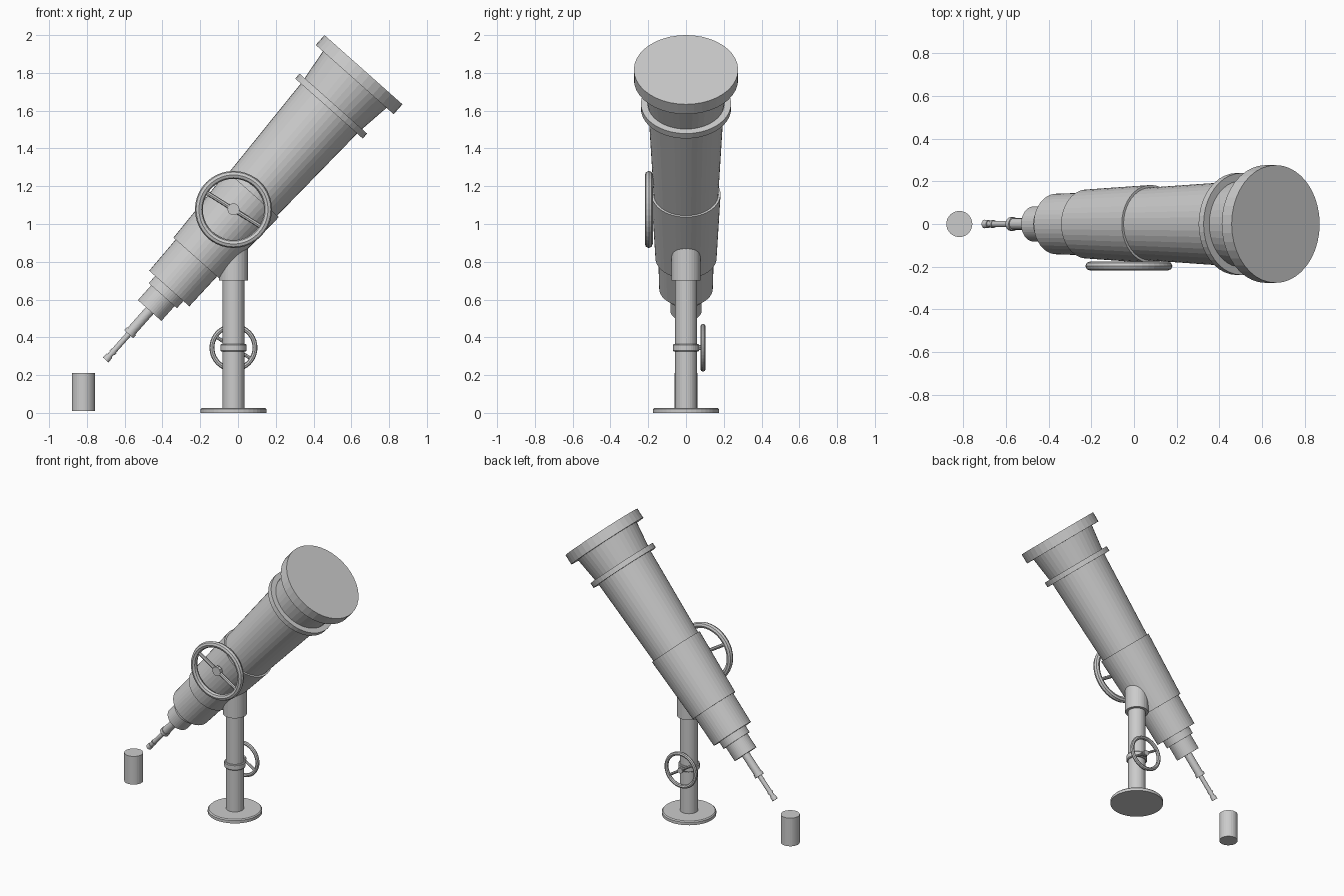
import bpy, bmesh, math
from mathutils import Vector, Matrix

if "Cube" in bpy.data.objects:
    bpy.data.objects.remove(bpy.data.objects["Cube"])


def lathe(name, profile, base=(0, 0, 0), axis=(0, 0, 1), sides=32):
    """Closed solid of revolution; profile is (distance along axis, radius)."""
    bm = bmesh.new()
    rings = []
    for h, r in profile:
        rings.append([bm.verts.new((r * math.cos(2 * math.pi * i / sides),
                                    r * math.sin(2 * math.pi * i / sides), h))
                      for i in range(sides)])
    for a, b in zip(rings, rings[1:]):
        for i in range(sides):
            j = (i + 1) % sides
            bm.faces.new((a[i], a[j], b[j], b[i]))
    bm.faces.new(rings[0][::-1])
    bm.faces.new(rings[-1])
    bmesh.ops.recalc_face_normals(bm, faces=bm.faces)
    me = bpy.data.meshes.new(name)
    bm.to_mesh(me)
    bm.free()
    ob = bpy.data.objects.new(name, me)
    rot = Vector((0, 0, 1)).rotation_difference(Vector(axis)).to_matrix().to_4x4()
    ob.matrix_world = Matrix.Translation(base) @ rot
    bpy.context.collection.objects.link(ob)
    return ob


def rod(name, p, q, r, sides=16):
    d = Vector(q) - Vector(p)
    return lathe(name, [(0, r), (d.length, r)], p, d.normalized(), sides)


def wheel(name, centre, outer, tube, hub, bar, axle_end):
    """Handwheel facing y: rim, one cross bar, hub and axle."""
    bpy.ops.mesh.primitive_torus_add(location=centre, rotation=(math.pi / 2, 0, 0),
                                     major_radius=outer - tube, minor_radius=tube,
                                     major_segments=40, minor_segments=8)
    bpy.context.object.name = name + "_rim"
    c = Vector(centre)
    a = math.radians(-32)
    d = Vector((math.cos(a), 0, math.sin(a))) * (outer - tube)
    rod(name + "_cross_bar", c - d, c + d, bar, 8)
    s = math.copysign(0.012, c.y)
    rod(name + "_hub", c + Vector((0, s, 0)), c - Vector((0, s, 0)), hub, 10)
    rod(name + "_axle", c, (c.x, axle_end, c.z), hub * 0.7, 10)


PX = -0.024                      # x of the pillar
EYE = (-0.70, 0, 0.28)           # eyepiece end of the optical axis
AXIS = (0.664, 0, 0.748)

# Telescope tube sections along the tilted axis
sections = {
    "eyepiece": [(0, .020), (.03, .018), (.03, .014), (.05, .014), (.05, .018),
                 (.065, .018), (.065, .015), (.19, .015)],
    "focus_tube": [(.183, .032), (.205, .032), (.205, .027), (.36, .027)],
    "rear_barrel": [(.35, .083), (.455, .083), (.455, .1), (.51, .1)],
    "lower_barrel": [(.506, .142), (.73, .147)],
    "middle_sleeve": [(.722, .162), (1.174, .183)],
    "main_barrel": [(1.1, .168), (1.79, .200), (1.99, .226)],
    "barrel_ring": [(1.78, .239), (1.815, .239)],
    "front_cap": [(1.985, .276), (2.055, .276)],
}
for name, prof in sections.items():
    lathe(name, prof, EYE, AXIS, 40)

# Stand
lathe("base_plate", [(0, .175), (.02, .175), (.027, .168)], (PX, 0, 0), sides=40)
lathe("pillar", [(.02, .058), (.75, .058)], (PX, 0, 0))
lathe("pillar_collar", [(.325, .065), (.33, .069), (.36, .069), (.365, .065)], (PX, 0, 0))
lathe("pillar_head", [(.70, .077), (.98, .077)], (PX, 0, 0))

# Handwheels
wheel("tilt_wheel", (PX, -.197, 1.077), .204, .021, .032, .012, 0)
wheel("pillar_wheel", (PX, .09, .345), .127, .013, .02, .009, 0)

# Separate canister under the eyepiece
lathe("canister", [(.01, .061), (.21, .061)], (-.819, 0, 0))
